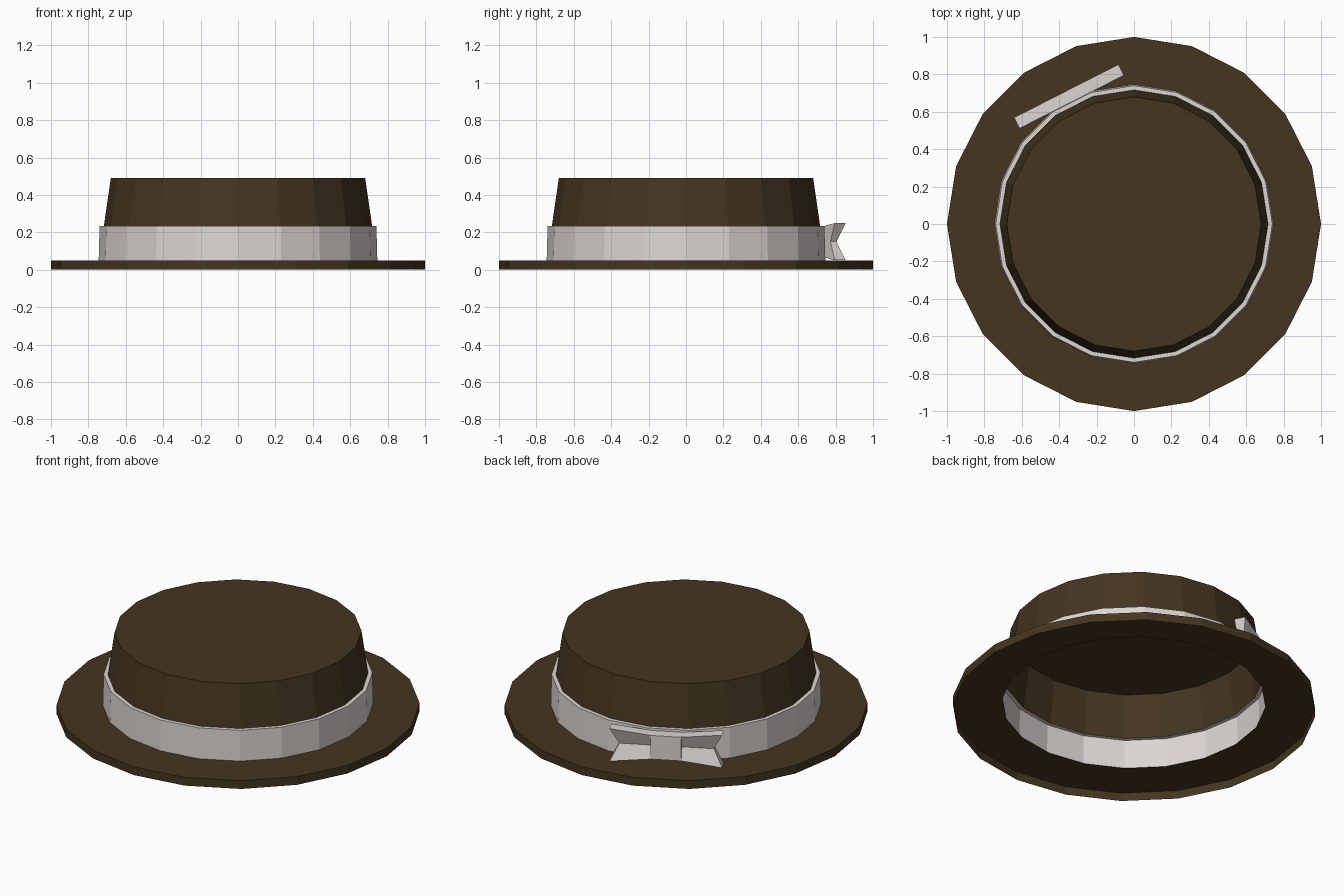
import bpy, bmesh
from math import cos, sin, radians, tau

if "Cube" in bpy.data.objects:
    bpy.data.objects.remove(bpy.data.objects["Cube"])

SIDES = 20


def material(name, rgb):
    m = bpy.data.materials.new(name)
    m.diffuse_color = (*rgb, 1)
    m.use_nodes = True
    m.node_tree.nodes["Principled BSDF"].inputs["Base Color"].default_value = m.diffuse_color
    return m


felt = material("dark_felt", (0.058, 0.035, 0.014))
ribbon = material("pale_ribbon", (0.72, 0.67, 0.65))


def finish(name, bm, mat, closed=False):
    if closed:
        bmesh.ops.recalc_face_normals(bm, faces=bm.faces)
    mesh = bpy.data.meshes.new(name)
    bm.to_mesh(mesh)
    bm.free()
    mesh.materials.append(mat)
    obj = bpy.data.objects.new(name, mesh)
    bpy.context.collection.objects.link(obj)
    return obj


def lathe(name, profile, mat, cap=False):
    """Spin a bottom-to-top (radius, z) profile into a faceted open shell."""
    bm = bmesh.new()
    rings = [[bm.verts.new((r * cos(tau * i / SIDES), r * sin(tau * i / SIDES), z))
              for i in range(SIDES)] for r, z in profile]
    for a, b in zip(rings, rings[1:]):
        for i in range(SIDES):
            j = (i + 1) % SIDES
            bm.faces.new((a[i], a[j], b[j], b[i]))
    if cap:
        bm.faces.new(rings[-1])
    return finish(name, bm, mat)


# Hat shell: thin brim with a turned-down lip, ribbon band, tapered crown
lathe("brim", [(1.0, 0.0), (1.0, 0.05), (0.725, 0.05)], felt)
lathe("hat_band", [(0.745, 0.05), (0.74, 0.235), (0.717, 0.235)], ribbon)
lathe("crown", [(0.717, 0.235), (0.68, 0.49)], felt, cap=True)

# Bow: knot and two flared wings with a creased front and notched ends
BACK, FRONT, MID = 0.733, 0.798, 0.15
ANGLE = radians(117)


def bow_point(bm, s, r, z):
    # s runs along the band, r points away from the hat centre
    return bm.verts.new((r * cos(ANGLE) + s * sin(ANGLE),
                         r * sin(ANGLE) - s * cos(ANGLE), z))


def loft(bm, sections):
    loops = [[bow_point(bm, *p) for p in sec] for sec in sections]
    for a, b in zip(loops, loops[1:]):
        n = len(a)
        for i in range(n):
            bm.faces.new((a[i], a[(i + 1) % n], b[(i + 1) % n], b[i]))
    for end in (loops[0], loops[-1]):
        # quads above and below the crease, or one flat cap
        if len(end) == 6:
            bm.faces.new((end[0], end[1], end[4], end[5]))
            bm.faces.new((end[1], end[2], end[3], end[4]))
        else:
            bm.faces.new(end)


def wing_section(side, s, half, notch):
    mid = side * (s - notch)
    s *= side
    return [(s, FRONT, MID + half), (mid, FRONT - 0.03, MID), (s, FRONT, MID - half),
            (s, BACK, MID - half), (mid, BACK, MID), (s, BACK, MID + half)]


bm = bmesh.new()
loft(bm, [[(s, r, MID + h) for r, h in
           ((FRONT, 0.072), (FRONT, -0.072), (BACK, -0.072), (BACK, 0.072))]
          for s in (-0.085, 0.085)])
finish("bow_knot", bm, ribbon, closed=True)

for label, side in (("left", -1), ("right", 1)):
    bm = bmesh.new()
    loft(bm, [wing_section(side, 0.085, 0.072, 0), wing_section(side, 0.313, 0.099, 0.05)])
    finish("bow_wing_" + label, bm, ribbon, closed=True)
